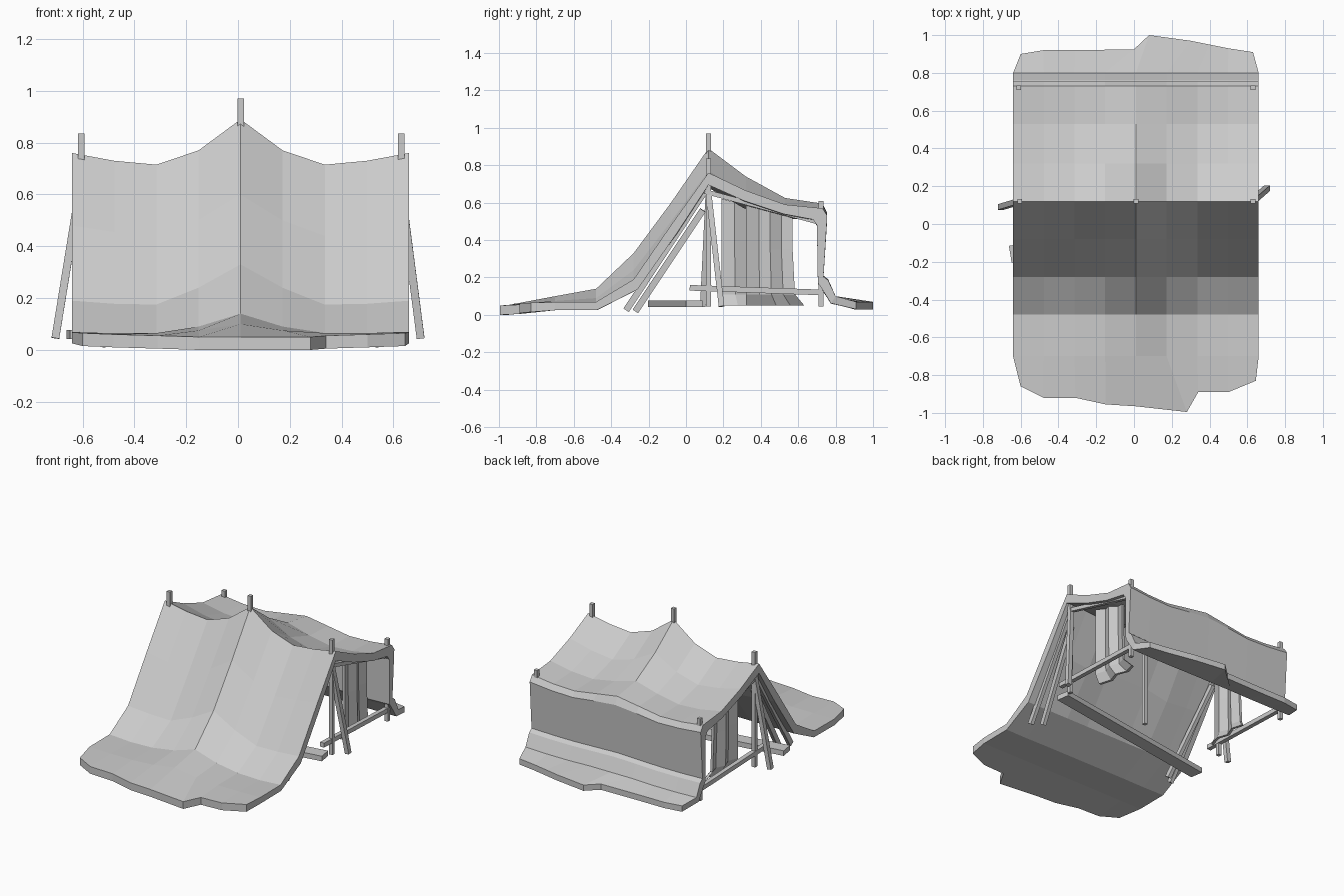
import bpy, bmesh
from mathutils import Vector

if "Cube" in bpy.data.objects:
    bpy.data.objects.remove(bpy.data.objects["Cube"])


def mesh_object(name, bm):
    bmesh.ops.recalc_face_normals(bm, faces=bm.faces)
    me = bpy.data.meshes.new(name)
    bm.to_mesh(me)
    bm.free()
    ob = bpy.data.objects.new(name, me)
    bpy.context.collection.objects.link(ob)
    return ob


def slab(name, upper, lower):
    """Closed cloth between two matching grids of points."""
    bm = bmesh.new()
    grids = [[[bm.verts.new(p) for p in row] for row in g] for g in (upper, lower)]
    for g in grids:
        for a, b in zip(g, g[1:]):
            for i in range(len(a) - 1):
                bm.faces.new((a[i], a[i + 1], b[i + 1], b[i]))
    rims = [g[0] + [r[-1] for r in g[1:]] + g[-1][-2::-1] + [r[0] for r in g[-2:0:-1]]
            for g in grids]
    n = len(rims[0])
    for i in range(n):
        j = (i + 1) % n
        bm.faces.new((rims[0][i], rims[0][j], rims[1][j], rims[1][i]))
    return mesh_object(name, bm)


def beam(name, a, b, w=0.03, h=0.03):
    """Square timber between two points."""
    a, b = Vector(a), Vector(b)
    d = (b - a).normalized()
    ref = Vector((1, 0, 0)) if abs(d.z) > 0.5 else Vector((0, 0, 1))
    side = d.cross(ref).normalized()
    up = side.cross(d)
    bm = bmesh.new()
    ends = []
    for p in (a, b):
        ends.append([bm.verts.new(p + side * s * w / 2 + up * t * h / 2)
                     for s, t in ((-1, -1), (1, -1), (1, 1), (-1, 1))])
    bm.faces.new(ends[0])
    bm.faces.new(ends[1])
    for i in range(4):
        j = (i + 1) % 4
        bm.faces.new((ends[0][i], ends[0][j], ends[1][j], ends[1][i]))
    return mesh_object(name, bm)


# Canopy: y, heights from the centre crease out to the side edge, underside y and z
profile = [
    (-0.70, (.10, .075, .065, .065, .068), -.70, .025),
    (-0.48, (.14, .09, .065, .06, .07), -.475, .027),
    (-0.28, (.33, .24, .175, .178, .19), -.26, .135),
    (-0.08, (.60, .50, .44, .455, .48), -.05, .435),
    (0.12, (.89, .77, .715, .73, .76), .12, .695),
    (0.32, (.74, .65, .605, .625, .665), .31, .61),
    (0.53, (.625, .58, .55, .56, .59), .52, .54),
    (0.73, (.595, .57, .545, .55, .57), .68, .51),
    (0.755, (.545, .53, .51, .515, .53), .70, .48),
    (0.735, (.21, .205, .20, .20, .205), .705, .18),
    (0.76, (.19, .185, .18, .18, .185), .72, .15),
    (0.80, (.10, .10, .095, .095, .10), .775, .062),
]
front = [(-.60, -.86), (-.48, -.92), (-.31, -.92), (-.15, -.955), (.01, -.965),
         (.28, -.995), (.34, -.89), (.50, -.89), (.645, -.83)]
back = [(-.60, .90), (-.48, .92), (-.31, .92), (0, .925), (.08, 1.0),
        (.30, .97), (.40, .95), (.50, .93), (.63, .91)]
front_z = (.05, .05, .055, .06, .065)
upper = [[(x, y, front_z[abs(i - 4)]) for i, (x, y) in enumerate(front)]]
lower = [[(x, y, max(0, z - .05)) for x, y, z in upper[0]]]
for y, zs, uy, uz in profile:
    xs = [(.01 + (i - 4) * .1625, zs[abs(i - 4)]) for i in range(9)]
    upper.append([(x, y, z) for x, z in xs])
    lower.append([(x, uy, min(uz, z - .035)) for x, z in xs])
upper.append([(x, y, .07) for x, y in back])
lower.append([(x, y, .03) for x, y in back])
slab("canopy_cloth", upper, lower)

# Upright posts
for name, x, y, top in (("ridge_post_left", -.605, .12, .835),
                        ("ridge_post_centre", .01, .12, .97),
                        ("ridge_post_right", .63, .12, .835),
                        ("back_post_left", -.61, .722, .61),
                        ("back_post_right", .63, .722, .61)):
    beam(name, (x, y, .045), (x, y, top), .025, .025)

# Ground plank
beam("ground_plank", (-.655, -.16, .06), (.63, .045, .06), .09, .035)

# Side frames, braces and hanging curtains
for s, label in ((-1, "left"), (1, "right")):
    x = .01 + s * .615
    beam(label + "_top_rail", (x, .10, .66), (x, .73, .49), .025, .025)
    beam(label + "_low_rail", (x, .02, .145), (x, .73, .12))
    beam(label + "_outer_stay", (x, .12, .66), (s * .705, .19 if s > 0 else .09, .045))
    beam(label + "_front_brace_a", (x - s * .01, .10, .66), (.01 + s * .58, -.32, .025), .035, .025)
    beam(label + "_front_brace_b", (x - s * .03, .09, .56), (.01 + s * .52, -.27, .02), .035, .025)
    start, cx = (.32, .59) if s > 0 else (.19, .53)
    folds = [(0, 0), (.07, .025), (.13, 0), (.19, .03), (.25, .01)]
    inner, outer = [], []
    for z, spread, inset in ((None, 1, 0), (.35, 1, 0), (.11, 1.05, 0), (.05, 1.25, .03)):
        row = [(cx - inset - f, start + t * spread,
                .64 - .27 * (start + t - .12) if z is None else z) for t, f in folds]
        outer.append([(s * a, b, c) for a, b, c in row])
        inner.append([(s * (a - .018), b, c) for a, b, c in row])
    slab(label + "_curtain", outer, inner)
